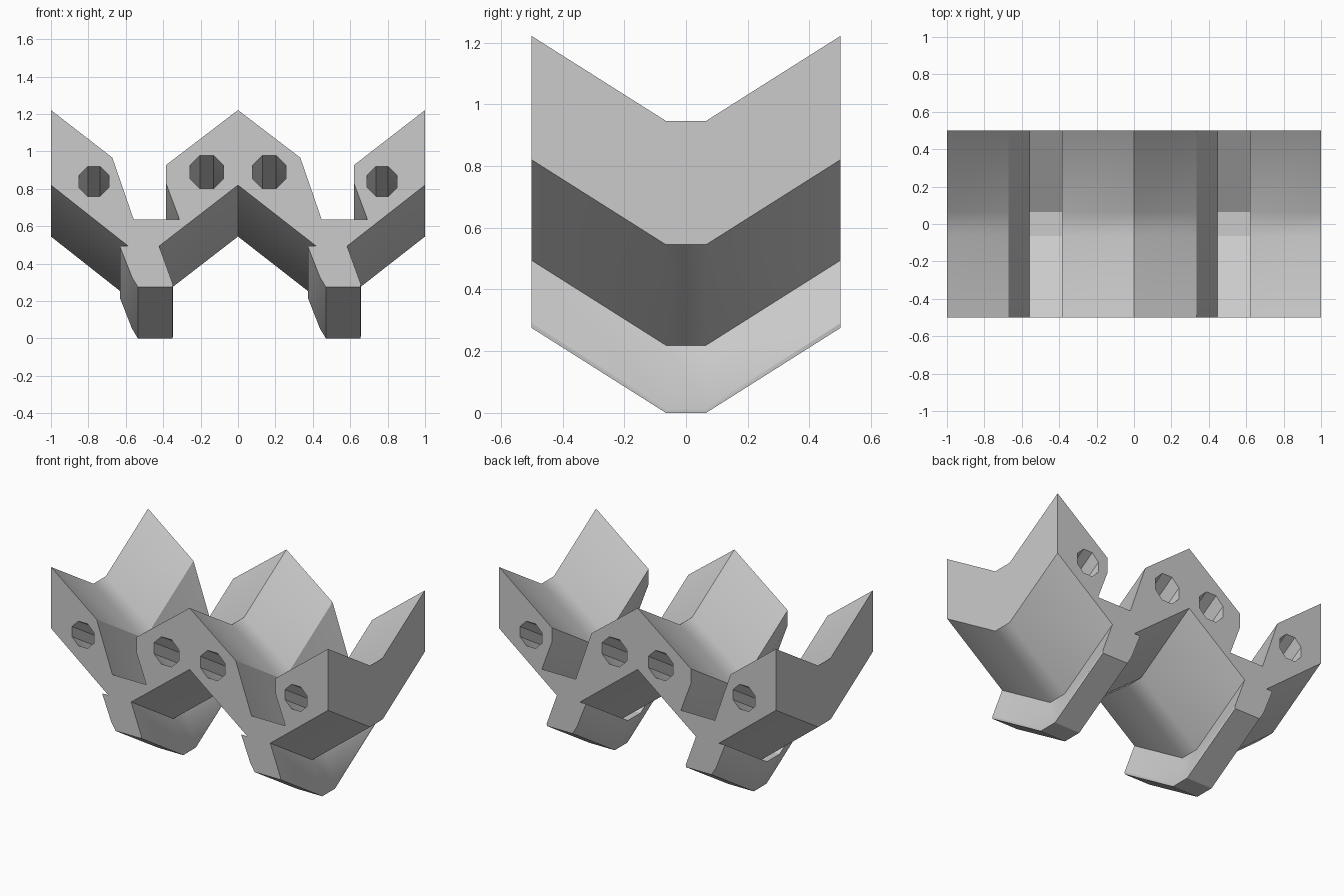
import bpy, bmesh, math
from mathutils import Vector

cube = bpy.data.objects.get("Cube")
if cube:
    bpy.data.objects.remove(cube)

# Single grey material
grey = bpy.data.materials.new("light_grey")
grey.use_nodes = True
colour = (0.6, 0.6, 0.6, 1)
grey.diffuse_color = colour
grey.node_tree.nodes["Principled BSDF"].inputs["Base Color"].default_value = colour

# Sweep stations along the depth: (y, rise) of the V-shaped path
RISE = 0.275
PATH = [(-0.5, RISE), (-0.065, 0), (0.065, 0), (0.5, RISE)]

# Dovetail socket (top) and dovetail foot (bottom) of one cell, in x and z
SOCKET = [(-0.672, 0.692), (-0.558, 0.362), (-0.313, 0.362),
          (-0.385, 0.555), (-0.385, 0.652)]
FOOT = [(-0.422, 0.219), (-0.348, 0.015), (-0.35, 0), (-0.535, 0),
        (-0.567, 0.053), (-0.631, 0.216), (-0.631, 0.22), (-0.588, 0.22)]
CELL = 1.005
TOP, UNDER = 0.946, 0.545


def shifted(points):
    return [(x + CELL, z) for x, z in points]


def octagon(x, z, apothem):
    r = apothem / math.cos(math.pi / 8)
    return [(x + r * math.cos((i + 0.5) * math.pi / 4),
             z + r * math.sin((i + 0.5) * math.pi / 4)) for i in range(8)]


# Zigzag outline with sockets above and feet below
outline = ([(-1, TOP)] + SOCKET + [(0, TOP)] + shifted(SOCKET) + [(1, TOP), (1, UNDER)]
           + shifted(FOOT) + [(0, UNDER)] + FOOT + [(-1, UNDER)])

# Mirrored pairs of octagonal channels
holes = [octagon(side * x, z - RISE, a)
         for side in (-1, 1) for x, z, a in ((0.167, 0.89, 0.089), (0.77, 0.84, 0.08))]

# Sweep every loop along the path, then fill both ends around the channels
bm = bmesh.new()
cap_edges = {0: [], len(PATH) - 1: []}
for loop in [outline] + holes:
    rings = [[bm.verts.new((x, y, z + rise)) for x, z in loop] for y, rise in PATH]
    n = len(loop)
    for a, b in zip(rings, rings[1:]):
        for i in range(n):
            j = (i + 1) % n
            bm.faces.new((a[i], a[j], b[j], b[i]))
    for k, edges in cap_edges.items():
        edges += [bm.edges.get((rings[k][i], rings[k][(i + 1) % n])) for i in range(n)]
for k, edges in cap_edges.items():
    bmesh.ops.triangle_fill(bm, edges=edges, use_beauty=True,
                            normal=Vector((0, -1 if k == 0 else 1, 0)))
bmesh.ops.recalc_face_normals(bm, faces=bm.faces)

mesh = bpy.data.meshes.new("interlocking_tile")
bm.to_mesh(mesh)
bm.free()
mesh.materials.append(grey)
tile = bpy.data.objects.new("interlocking_tile", mesh)
bpy.context.collection.objects.link(tile)

# Soften the fold while keeping the profile edges crisp
bpy.ops.object.select_all(action="DESELECT")
tile.select_set(True)
bpy.context.view_layer.objects.active = tile
bpy.ops.object.shade_smooth_by_angle(angle=math.radians(30))
